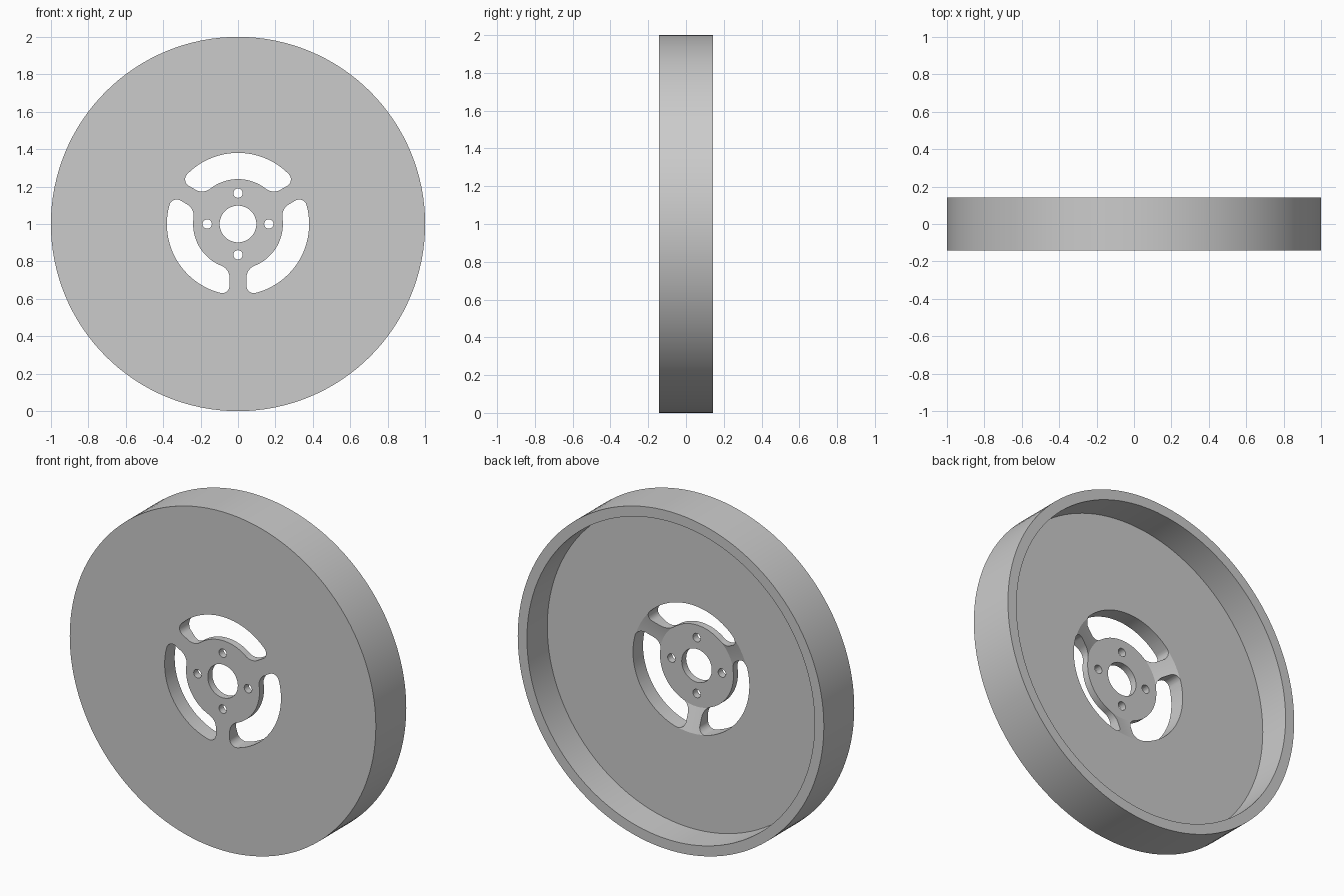
import bpy
import bmesh
from math import radians, degrees, cos, sin, asin, pi
from mathutils import Vector, Matrix

if "Cube" in bpy.data.objects:
    bpy.data.objects.remove(bpy.data.objects["Cube"], do_unlink=True)

FRONT, BACK = -0.142, 0.142
WEB, HUB = -0.048, -0.1          # rear surfaces of the web and the hub
SLOT_OUT, SLOT_IN = 0.38, 0.24   # slot radii
SPOKE_HALF = 0.045
CENTRE = Vector((0, 0, 1))

grey = bpy.data.materials.new("grey_metal")
grey.use_nodes = True
grey.diffuse_color = (0.6, 0.6, 0.6, 1)
grey.node_tree.nodes["Principled BSDF"].inputs["Base Color"].default_value = (0.6, 0.6, 0.6, 1)


def make_object(name, bm):
    bmesh.ops.recalc_face_normals(bm, faces=bm.faces)
    bmesh.ops.translate(bm, verts=bm.verts, vec=CENTRE)
    mesh = bpy.data.meshes.new(name)
    bm.to_mesh(mesh)
    bm.free()
    mesh.materials.append(grey)
    obj = bpy.data.objects.new(name, mesh)
    bpy.context.collection.objects.link(obj)
    return obj


def lathe(name, profile, steps):
    """Revolve a closed (radius, y) profile about the y axis."""
    bm = bmesh.new()
    verts = [bm.verts.new((r, y, 0)) for r, y in profile]
    edges = [bm.edges.new((v, verts[i - 1])) for i, v in enumerate(verts)]
    bmesh.ops.spin(bm, geom=verts + edges, cent=(0, 0, 0), axis=(0, 1, 0),
                   angle=2 * pi, steps=steps)
    bmesh.ops.remove_doubles(bm, verts=bm.verts, dist=1e-4)
    return make_object(name, bm)


def arc(cx, cz, radius, start, end, n):
    angles = [radians(start + (end - start) * i / n) for i in range(n + 1)]
    return [(cx + radius * cos(a), cz + radius * sin(a)) for a in angles]


def polar(r, angle):
    return r * cos(radians(angle)), r * sin(radians(angle))


def prism(bm, outline, turn=0):
    """Extrude an (x, z) outline right through the disc."""
    rot = Matrix.Rotation(turn, 3, 'Y')
    verts = [bm.verts.new(rot @ Vector((x, -0.3, z))) for x, z in outline]
    face = bm.faces.new(verts)
    out = bmesh.ops.extrude_face_region(bm, geom=[face])
    moved = [g for g in out["geom"] if isinstance(g, bmesh.types.BMVert)]
    bmesh.ops.translate(bm, verts=moved, vec=(0, 0.6, 0))


def slot_outline(corner=0.04, fillet=0.07):
    """Curved slot between two spokes, rounded at both ends."""
    r1, r2 = SLOT_OUT - corner, SLOT_IN + fillet
    a1 = 30 + degrees(asin((SPOKE_HALF + corner) / r1))
    a2 = 30 + degrees(asin((SPOKE_HALF + fillet) / r2))
    half = arc(0, 0, SLOT_OUT, 90, a1, 20)
    half += arc(*polar(r1, a1), corner, a1, -60, 10)[1:]
    half += arc(*polar(r2, a2), fillet, -60, a2 - 180, 10)
    half += arc(0, 0, SLOT_IN, a2, 90, 14)[1:]
    return half + [(-x, z) for x, z in half[-2:0:-1]]


# Dished disc with rear rim, flat web, sloping spoke zone and thin hub
wheel = lathe("wheel_disc", [
    (0.098, FRONT), (1, FRONT), (1, BACK), (0.94, BACK), (0.94, WEB),
    (SLOT_OUT - 0.002, WEB), (SLOT_IN + 0.002, HUB), (0.098, HUB)], 128)

# Three slots and four bolt holes
cutter_bm = bmesh.new()
for i in range(3):
    prism(cutter_bm, slot_outline(), i * 2 * pi / 3)
for i in range(4):
    prism(cutter_bm, arc(*polar(0.165, 90 * i), 0.025, 0, 345, 23))
cutter = make_object("opening_cutter", cutter_bm)
cutter.hide_render = True

cut = wheel.modifiers.new("openings", 'BOOLEAN')
cut.operation = 'DIFFERENCE'
cut.solver = 'EXACT'
cut.object = cutter

bpy.ops.object.select_all(action='DESELECT')
wheel.select_set(True)
bpy.context.view_layer.objects.active = wheel
bpy.ops.object.modifier_apply(modifier=cut.name)
bpy.data.objects.remove(cutter, do_unlink=True)
bpy.ops.object.shade_smooth_by_angle(angle=radians(15))
